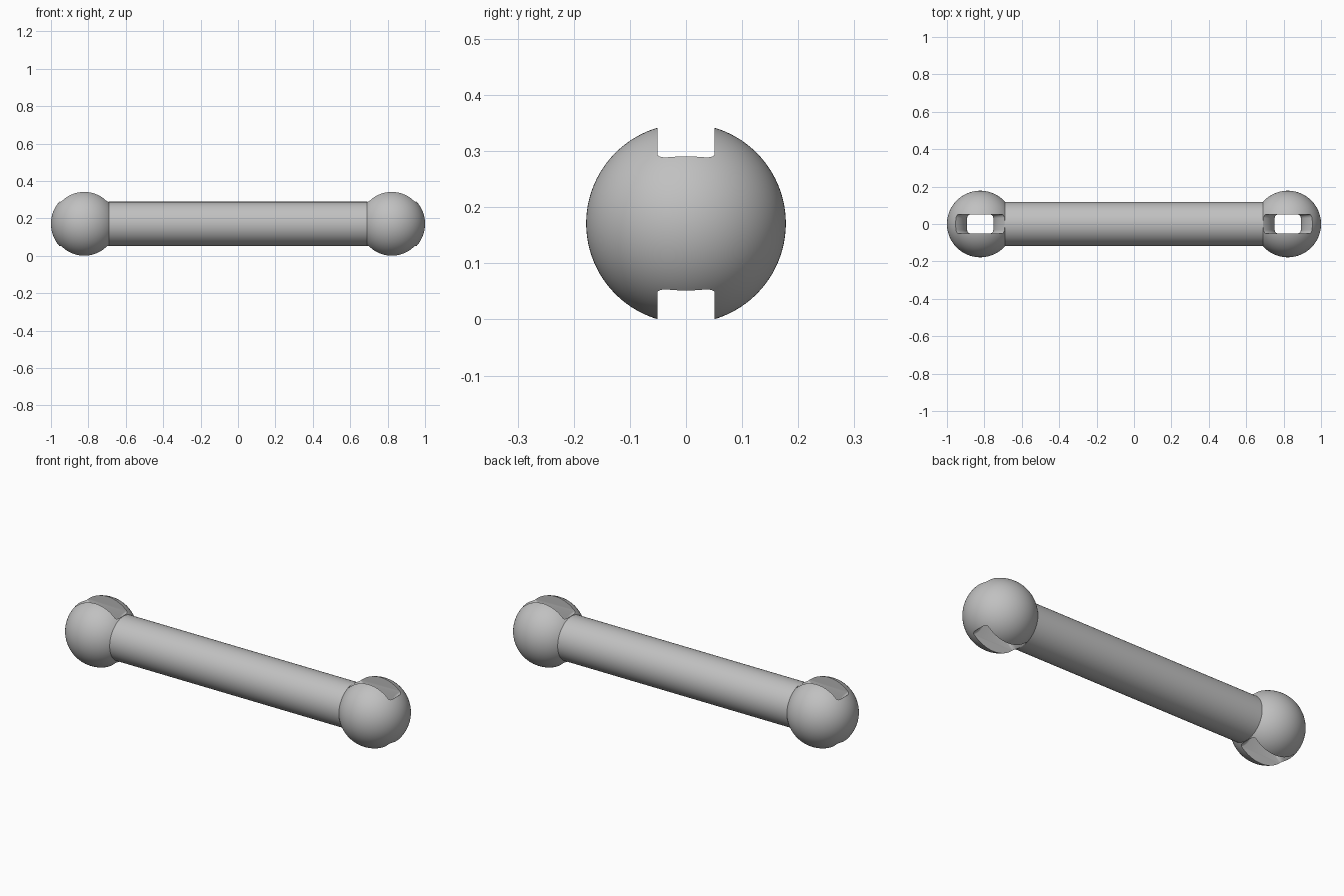
import bpy, bmesh
from math import sin, cos, sqrt, pi, asin

if "Cube" in bpy.data.objects:
    bpy.data.objects.remove(bpy.data.objects["Cube"], do_unlink=True)

BALL_R, SHAFT_R, BALL_X = 0.178, 0.118, 0.822
MID_Z = 0.171
SEGMENTS = 96

grey = bpy.data.materials.new("plain grey")
grey.use_nodes = True
grey.diffuse_color = (0.53, 0.53, 0.53, 1)
grey.node_tree.nodes["Principled BSDF"].inputs["Base Color"].default_value = grey.diffuse_color


def loft(name, rings, location):
    """Skin a list of closed rings and cap both ends."""
    bm = bmesh.new()
    loops = [[bm.verts.new(p) for p in ring] for ring in rings]
    for a, b in zip(loops, loops[1:]):
        for i in range(len(a)):
            j = (i + 1) % len(a)
            bm.faces.new((a[i], a[j], b[j], b[i]))
    bm.faces.new(loops[0])
    bm.faces.new(loops[-1])
    bmesh.ops.recalc_face_normals(bm, faces=bm.faces)
    mesh = bpy.data.meshes.new(name)
    bm.to_mesh(mesh)
    bm.free()
    mesh.materials.append(grey)
    obj = bpy.data.objects.new(name, mesh)
    obj.location = location
    bpy.context.collection.objects.link(obj)
    return obj


# Bar with a ball at each end, turned around the x axis
neck = pi - asin(SHAFT_R / BALL_R)
steps = 48
half = []
for i in range(steps + 1):
    a = 0.01 + (neck - 0.01) * i / steps
    half.append((BALL_X + BALL_R * cos(a), BALL_R * sin(a)))
profile = half + [(-x, r) for x, r in reversed(half)]
turns = [2 * pi * i / SEGMENTS for i in range(SEGMENTS)]
bar = loft("ball_ended_bar",
           [[(x, r * cos(t), r * sin(t)) for t in turns] for x, r in profile],
           (0, 0, MID_Z))


# Slot cutter: rounded rectangle section, narrow in the middle and flaring outward
def rounded_rect(w, d, r, z):
    ring = []
    for k, (sx, sy) in enumerate(((1, 1), (-1, 1), (-1, -1), (1, -1))):
        for i in range(7):
            a = (k + i / 6) * pi / 2
            ring.append((sx * (w - r) + r * cos(a), sy * (d - r) + r * sin(a), z))
    return ring


FLARE = 0.147
heights = [0.14 * i / 12 for i in range(-12, 13)]
widths = [0.07 + FLARE - sqrt(FLARE ** 2 - z * z) for z in heights]
heights = [-0.25] + heights + [0.25]
widths = [widths[0]] + widths + [widths[-1]]
slot_rings = [rounded_rect(w, 0.051, 0.02, z) for w, z in zip(widths, heights)]

bpy.context.view_layer.objects.active = bar
for side in (-1, 1):
    cutter = loft("slot_cutter", slot_rings, (side * BALL_X, 0, MID_Z))
    cutter.hide_render = True
    cut = bar.modifiers.new("slot", "BOOLEAN")
    cut.operation = "DIFFERENCE"
    cut.solver = "EXACT"
    cut.object = cutter
    bpy.ops.object.modifier_apply(modifier=cut.name)
    bpy.data.objects.remove(cutter, do_unlink=True)

# Smooth surfaces, crisp slot rims and necks
bpy.ops.object.select_all(action="DESELECT")
bar.select_set(True)
bpy.ops.object.shade_smooth_by_angle(angle=pi / 6)
